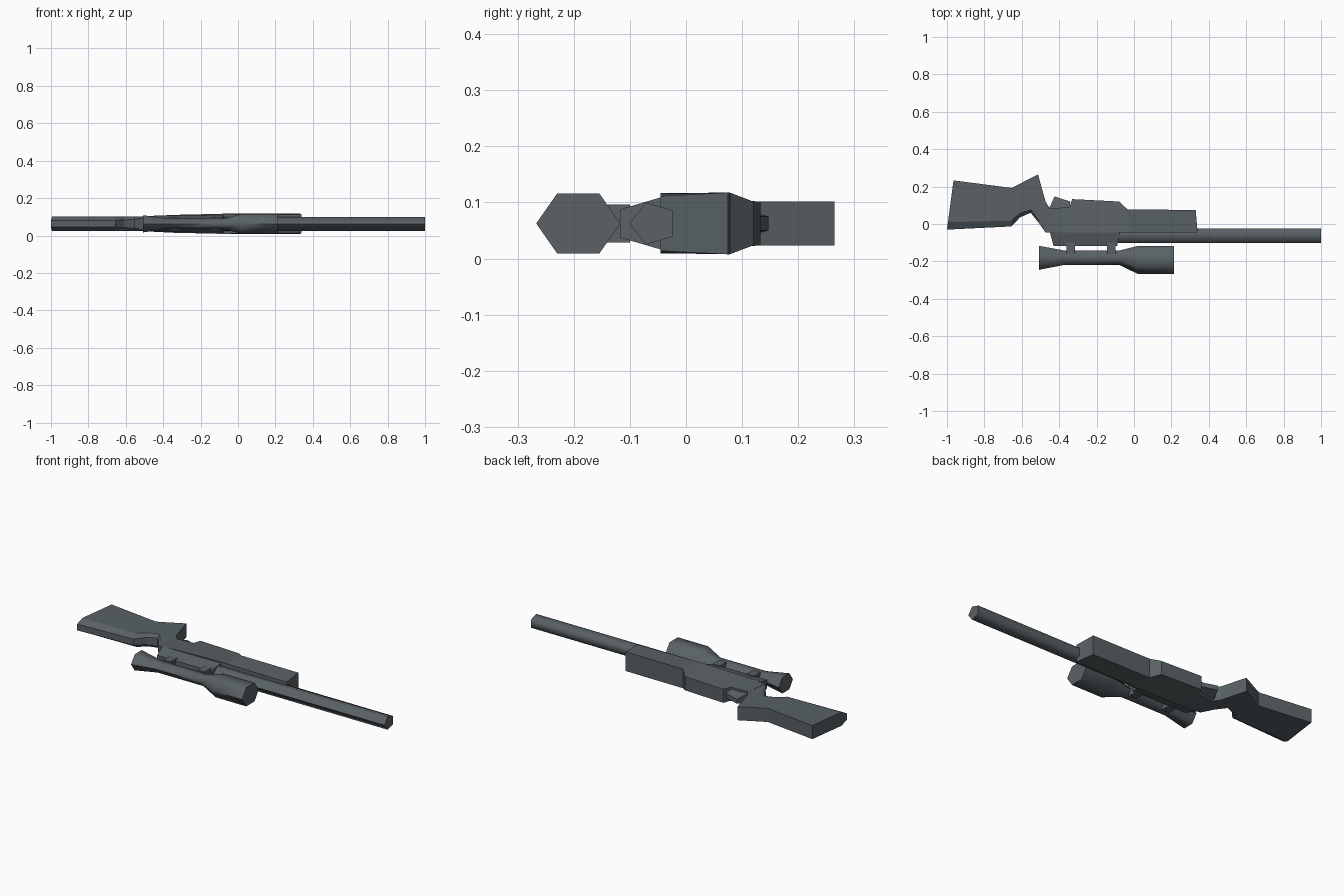
import bpy, bmesh, math

cube = bpy.data.objects.get("Cube")
if cube:
    bpy.data.objects.remove(cube)

MID = 0.0625  # height of the symmetry plane

metal = bpy.data.materials.new("dark slate grey")
metal.use_nodes = True
COLOUR = (0.10, 0.12, 0.13, 1)
metal.diffuse_color = COLOUR
metal.node_tree.nodes["Principled BSDF"].inputs["Base Color"].default_value = COLOUR


def loft(name, rings, smooth=None):
    """Skin a row of equal-sized rings and cap both ends."""
    bm = bmesh.new()
    rows = [[bm.verts.new((x, y, z + MID)) for x, y, z in ring] for ring in rings]
    n = len(rows[0])
    for a, b in zip(rows, rows[1:]):
        for i in range(n):
            j = (i + 1) % n
            bm.faces.new((a[i], a[j], b[j], b[i]))
    bm.faces.new(rows[0])
    bm.faces.new(rows[-1])
    bmesh.ops.recalc_face_normals(bm, faces=bm.faces)
    mesh = bpy.data.meshes.new(name)
    bm.to_mesh(mesh)
    bm.free()
    obj = bpy.data.objects.new(name, mesh)
    bpy.context.collection.objects.link(obj)
    mesh.materials.append(metal)
    if smooth:
        bpy.ops.object.select_all(action='DESELECT')
        obj.select_set(True)
        bpy.context.view_layer.objects.active = obj
        bpy.ops.object.shade_smooth_by_angle(angle=math.radians(smooth))
    return obj


def mirrored(points):
    """Close a half section (x, y, half width) across the symmetry plane."""
    return list(points) + [(x, y, -w) for x, y, w in reversed(points)]


def polygon(x, y, ry, rz, sides):
    """Regular section around the x axis with one corner towards -y."""
    steps = [math.tau * i / sides for i in range(sides)]
    return [(x, y - ry * math.cos(a), rz * math.sin(a)) for a in steps]


# Shoulder stock and grip: upper edge, lower edge, bevel depth, edge half width
HW = 0.039
stock = [
    ((-1.0, -0.03), (-0.965, 0.233), 0.04, 0.018),
    ((-0.655, -0.013), (-0.655, 0.193), 0.03, 0.018),
    ((-0.61, 0.035), (-0.605, 0.218), 0.022, 0.02),
    ((-0.553, 0.06), (-0.513, 0.265), 0.016, 0.024),
    ((-0.51, 0.007), (-0.473, 0.12), 0.01, 0.032),
    ((-0.473, -0.045), (-0.45, 0.083), 0.005, 0.04),
]
rings = []
for (tx, ty), (bx, by), bevel, edge in stock:
    t = bevel / (by - ty)
    shoulder = (tx + (bx - tx) * t, ty + bevel, HW)
    rings.append(mirrored([(tx, ty, edge), shoulder, (bx, by, HW)]))
loft("shoulder_stock", rings)

# Fore-end and magazine housing: upper corner and lower corner per station
body = [
    ((-0.473, -0.045, 0.041), (-0.45, 0.083, HW)),
    ((-0.34, -0.045, 0.048), (-0.345, 0.09, HW)),
    ((-0.33, -0.045, 0.048), (-0.33, 0.133, HW)),
    ((-0.078, -0.045, 0.054), (-0.078, 0.12, HW)),
    ((-0.035, -0.045, 0.053), (-0.035, 0.078, 0.055)),
    ((0.34, -0.045, 0.049), (0.33, 0.075, 0.055)),
]
loft("fore_end", [mirrored(pair) for pair in body])

# Tapered receiver above the fore-end
loft("receiver", [
    mirrored([(-0.45, -0.043, 0.044), (-0.43, -0.118, 0.025)]),
    mirrored([(-0.075, -0.043, 0.047), (-0.09, -0.118, 0.025)]),
])

# Trigger guard
loft("trigger_guard", [
    mirrored([(-0.455, 0.08, 0.03), (-0.425, 0.147, 0.0125)]),
    mirrored([(-0.345, 0.085, 0.03), (-0.34, 0.12, 0.0125)]),
])

# Five-sided barrel
loft("barrel", [polygon(x, -0.058, 0.043, 0.0395, 5) for x in (-0.12, 1.0)], 75)

# Six-sided scope: position, centre and radius per station
scope = [(-0.507, -0.181, 0.064), (-0.37, -0.18, 0.038), (-0.08, -0.18, 0.038),
         (0.02, -0.192, 0.075), (0.213, -0.192, 0.075)]
loft("scope", [polygon(x, y, r, r * 0.825, 6) for x, y, r in scope], 65)

# Scope mounts
for label, x in (("rear", -0.338), ("front", -0.122)):
    loft(label + "_scope_mount", [
        mirrored([(x + dx, -0.10, 0.034), (x + dx, -0.16, 0.034)])
        for dx in (-0.023, 0.023)])
